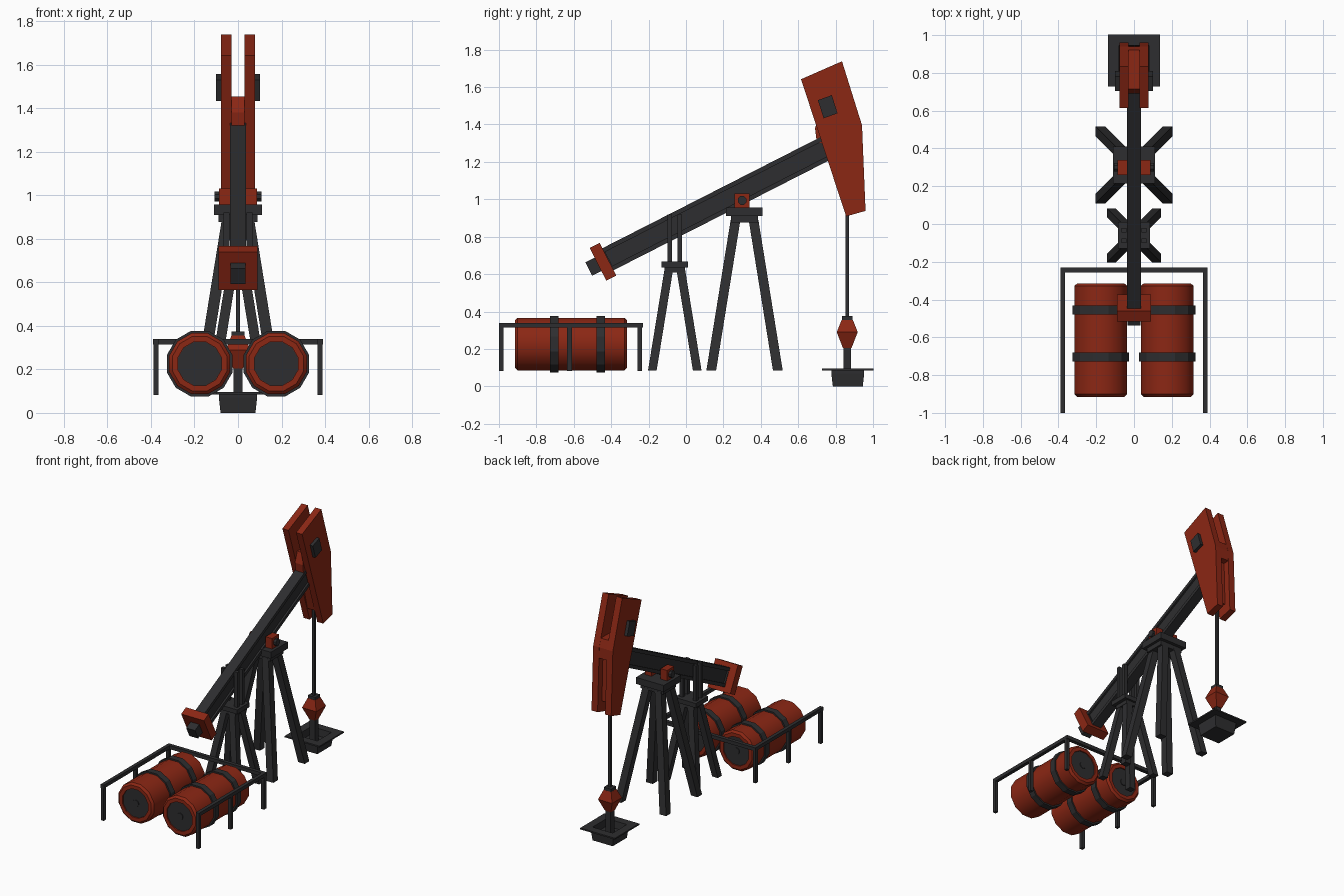
import bpy, bmesh, math
from mathutils import Vector

if "Cube" in bpy.data.objects:
    bpy.data.objects.remove(bpy.data.objects["Cube"])


def material(name, rgb):
    m = bpy.data.materials.new(name)
    m.diffuse_color = (*rgb, 1)
    m.use_nodes = True
    m.node_tree.nodes["Principled BSDF"].inputs["Base Color"].default_value = m.diffuse_color
    return m


RED = material("red_paint", (0.26, 0.02, 0.007))
GREY = material("dark_steel", (0.027, 0.027, 0.029))


def finish(name, bm, mat):
    bmesh.ops.recalc_face_normals(bm, faces=bm.faces)
    me = bpy.data.meshes.new(name)
    bm.to_mesh(me)
    bm.free()
    me.materials.append(mat)
    ob = bpy.data.objects.new(name, me)
    bpy.context.collection.objects.link(ob)
    return ob


def loft(name, rings, mat, closed=False):
    """Skin a list of equal-length point rings; cap the ends or join them."""
    bm = bmesh.new()
    vs = [[bm.verts.new(p) for p in r] for r in rings]
    n = len(vs[0])
    pairs = list(zip(vs, vs[1:])) + ([(vs[-1], vs[0])] if closed else [])
    for a, b in pairs:
        for i in range(n):
            j = (i + 1) % n
            bm.faces.new((a[i], a[j], b[j], b[i]))
    if not closed:
        bm.faces.new(vs[0])
        bm.faces.new(vs[-1])
    return finish(name, bm, mat)


def square(x, y, z, hx, hy=None):
    hy = hx if hy is None else hy
    return [(x - hx, y - hy, z), (x + hx, y - hy, z), (x + hx, y + hy, z), (x - hx, y + hy, z)]


def box(name, x0, x1, y0, y1, z0, z1, mat):
    c = ((x0 + x1) / 2, (y0 + y1) / 2)
    h = (abs(x1 - x0) / 2, (y1 - y0) / 2)
    return loft(name, [square(*c, z, *h) for z in (z0, z1)], mat)


def plate(name, pts, x0, x1, mat):
    """Extrude a y-z outline along x."""
    return loft(name, [[(x, y, z) for y, z in pts] for x in (x0, x1)], mat)


def lathe(name, profile, x, z, mat, sides=12):
    """Turn (radius, y) pairs about an axis parallel to y."""
    ang = [(i + .5) * math.tau / sides for i in range(sides)]
    return loft(name, [[(x + r * math.cos(a), y, z + r * math.sin(a)) for a in ang]
                       for r, y in profile], mat)


# Walking beam: I-section in its own tilted frame around the pivot
TILT = math.radians(27)
PIVOT = Vector((0, 0.30, 1.045))
U = Vector((0, math.cos(TILT), math.sin(TILT)))
V = Vector((0, -math.sin(TILT), math.cos(TILT)))


def along_beam(name, section, s0, s1, mat):
    return loft(name, [[PIVOT + U * s + V * v + Vector((x, 0, 0)) for x, v in section]
                       for s in (s0, s1)], mat)


def rect(hx, hv):
    return [(-hx, -hv), (hx, -hv), (hx, hv), (-hx, hv)]


half = [(.037, -.066), (.037, -.042), (.024, -.042), (.024, .042), (.037, .042), (.037, .066)]
along_beam("walking_beam", half + [(-x, v) for x, v in reversed(half)], -.82, .56, GREY)
along_beam("beam_tail", rect(.035, .04), -.92, -.80, GREY)
along_beam("counterweight", rect(.09, .098), -.865, -.805, RED)

# Head: two cheek plates, filler blocks and side lugs
cheek = [(.615, 1.642), (.834, 1.738), (.941, 1.396), (.96, .938), (.856, .909)]
lug = [(.705, 1.53), (.78, 1.557), (.81, 1.46), (.736, 1.433)]
for s, side in ((-1, "left"), (1, "right")):
    plate(f"head_cheek_{side}", cheek, s * .03, s * .078, RED)
    plate(f"head_lug_{side}", lug, s * .07, s * .1, GREY)
plate("head_bridge", [(.70, 1.30), (.69, 1.38), (.715, 1.455), (.922, 1.455),
                      (.94, 1.396), (.943, 1.32)], -.031, .031, RED)
plate("head_recess", [(.75, 1.32), (.90, 1.32), (.91, 1.0), (.83, 1.0)], -.031, .031, RED)


# Support towers: four splayed legs under a stepped cap
def tower(name, y, foot, top, z_top, hw):
    for sx in (-1, 1):
        for sy in (-1, 1):
            loft(f"{name}_leg", [square(sx * foot, y + sy * foot, .085, hw),
                                 square(sx * top, y + sy * top, z_top + .01, hw)], GREY)


tower("main_tower", .313, .178, .048, .88, .026)
box("main_tower_collar", -.09, .09, .24, .386, .877, .912, GREY)
box("main_tower_cap", -.11, .11, .215, .41, .91, .957, GREY)
tower("rear_tower", -.06, .12, .032, .615, .023)
box("rear_tower_collar", -.06, .06, -.115, -.005, .61, .638, GREY)
box("rear_tower_cap", -.085, .085, -.13, .01, .636, .668, GREY)

# Pivot bearings and pin, and guide posts beside the beam
for s in (-1, 1):
    box("pivot_bearing", s * .036, s * .088, .26, .34, .955, 1.032, RED)
    for y in (-.088, -.033):
        box("guide_post", s * .04, s * .066, y - .012, y + .012, .66, .92, GREY)
ring = [(i + .5) * math.tau / 8 for i in range(8)]
plate("pivot_pin", [(.30 + .025 * math.cos(a), .994 + .025 * math.sin(a)) for a in ring],
      -.107, .107, GREY)

# Wellhead: cellar tray with open pit, stem, stuffing box and rod
WY = .865
loft("well_tray", [square(0, WY, 0, .08), square(0, WY, .07, .088),
                   square(0, WY, .085, .088), square(0, WY, .085, .138),
                   square(0, WY, .095, .138), square(0, WY, .095, .08),
                   square(0, WY, .045, .075)], GREY)
RY = .862
loft("well_stem", [square(0, RY, z, .02) for z in (.04, .22)], GREY)
loft("stuffing_box", [square(0, RY, .205, .023), square(0, RY, .29, .056),
                      square(0, RY, .355, .03)], RED)
loft("stuffing_cap", [square(0, RY, z, .029) for z in (.342, .375)], GREY)
loft("polished_rod", [square(0, RY, z, .009) for z in (.37, 1.02)], GREY)

# Barrels with hoops, recessed lids and bungs
BY, BZ, HL = -.615, .226, .30
for bx in (-.176, .176):
    end = [(.104, HL - .012), (.104, HL), (.13, HL), (.145, HL - .014)]
    prof = [(r, BY - d) for r, d in end] + [(r, BY + d) for r, d in reversed(end)]
    body = lathe("barrel", prof, bx, BZ, RED)
    bpy.context.view_layer.objects.active = body
    body.select_set(True)
    bpy.ops.object.shade_smooth_by_angle(angle=math.radians(35))
    body.select_set(False)
    for y in (-.704, -.455):
        lathe("barrel_hoop", [(.156, y - .023), (.156, y + .023)], bx, BZ, GREY)
    for s in (-1, 1):
        lathe("barrel_lid", [(.1035, BY + s * .28), (.1035, BY + s * .292)], bx, BZ, GREY)
        lathe("barrel_bung", [(.024, BY + s * .29), (.024, BY + s * .297)], bx, BZ, GREY)

# Guard rail around the barrels, open at the front
for s in (-1, 1):
    box("side_rail", s * .365, s * .39, -1.0, -.23, .315, .34, GREY)
    for y in (-.9875, -.6225, -.2475):
        box("rail_post", s * .366, s * .389, y - .0125, y + .0125, .083, .32, GREY)
box("back_rail", -.39, .39, -.256, -.229, .315, .34, GREY)
